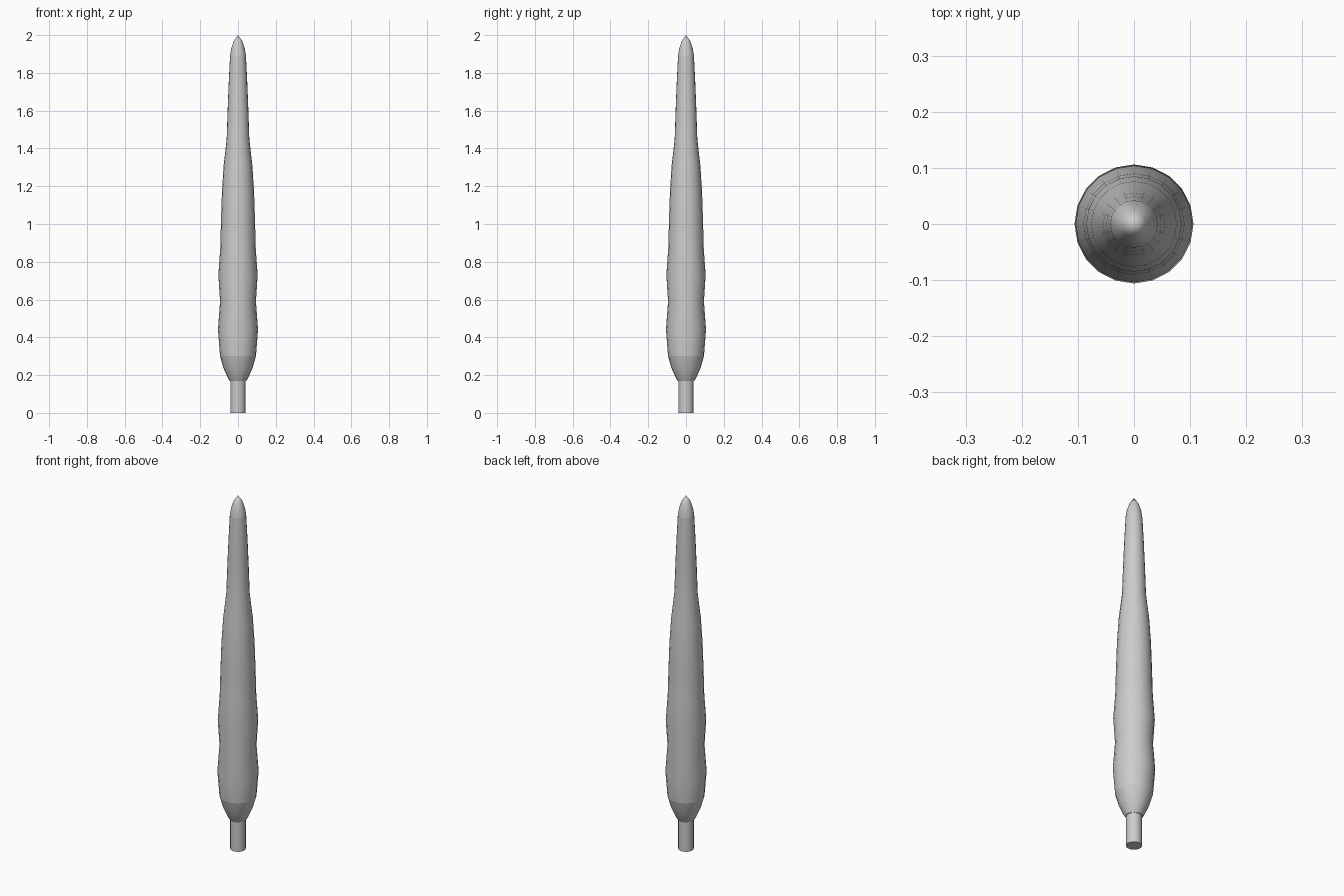
import bpy, bmesh, math

if "Cube" in bpy.data.objects:
    bpy.data.objects.remove(bpy.data.objects["Cube"])

SIDES = 20


def lathe(name, profile, sharp_rings=()):
    """Revolve (radius, z) points about z; radius 0 closes to a point."""
    bm = bmesh.new()
    rings = []
    for r, z in profile:
        if r == 0:
            rings.append([bm.verts.new((0, 0, z))] * SIDES)
        else:
            rings.append([bm.verts.new((r * math.cos(a), r * math.sin(a), z))
                          for a in (2 * math.pi * i / SIDES for i in range(SIDES))])
    for low, high in zip(rings, rings[1:]):
        for i in range(SIDES):
            j = (i + 1) % SIDES
            corners = list(dict.fromkeys((low[i], low[j], high[j], high[i])))
            bm.faces.new(corners).smooth = True
    # flat cap under the lowest ring
    bm.faces.new(rings[0][::-1])
    bm.edges.ensure_lookup_table()
    for k in (0, *sharp_rings):
        for i in range(SIDES):
            bm.edges.get((rings[k][i], rings[k][(i + 1) % SIDES])).smooth = False
    if profile[-1][0] > 0:
        bm.faces.new(rings[-1])
    mesh = bpy.data.meshes.new(name)
    bm.to_mesh(mesh)
    bm.free()
    obj = bpy.data.objects.new(name, mesh)
    bpy.context.collection.objects.link(obj)
    return obj


# Short straight trunk
lathe("trunk", [(0.04, 0), (0.04, 0.18)])

# Slender wavy foliage, creased at the lower skirt and below the tip
lathe("foliage", [
    (0.043, 0.168), (0.055, 0.188), (0.078, 0.24), (0.095, 0.30),
    (0.106, 0.44), (0.095, 0.59), (0.104, 0.73), (0.094, 0.87),
    (0.09, 1.02), (0.085, 1.17), (0.076, 1.31), (0.06, 1.45),
    (0.055, 1.60), (0.049, 1.75), (0.042, 1.89),
    (0.036, 1.93), (0.022, 1.97), (0, 2.0),
], sharp_rings=(3, 14))
